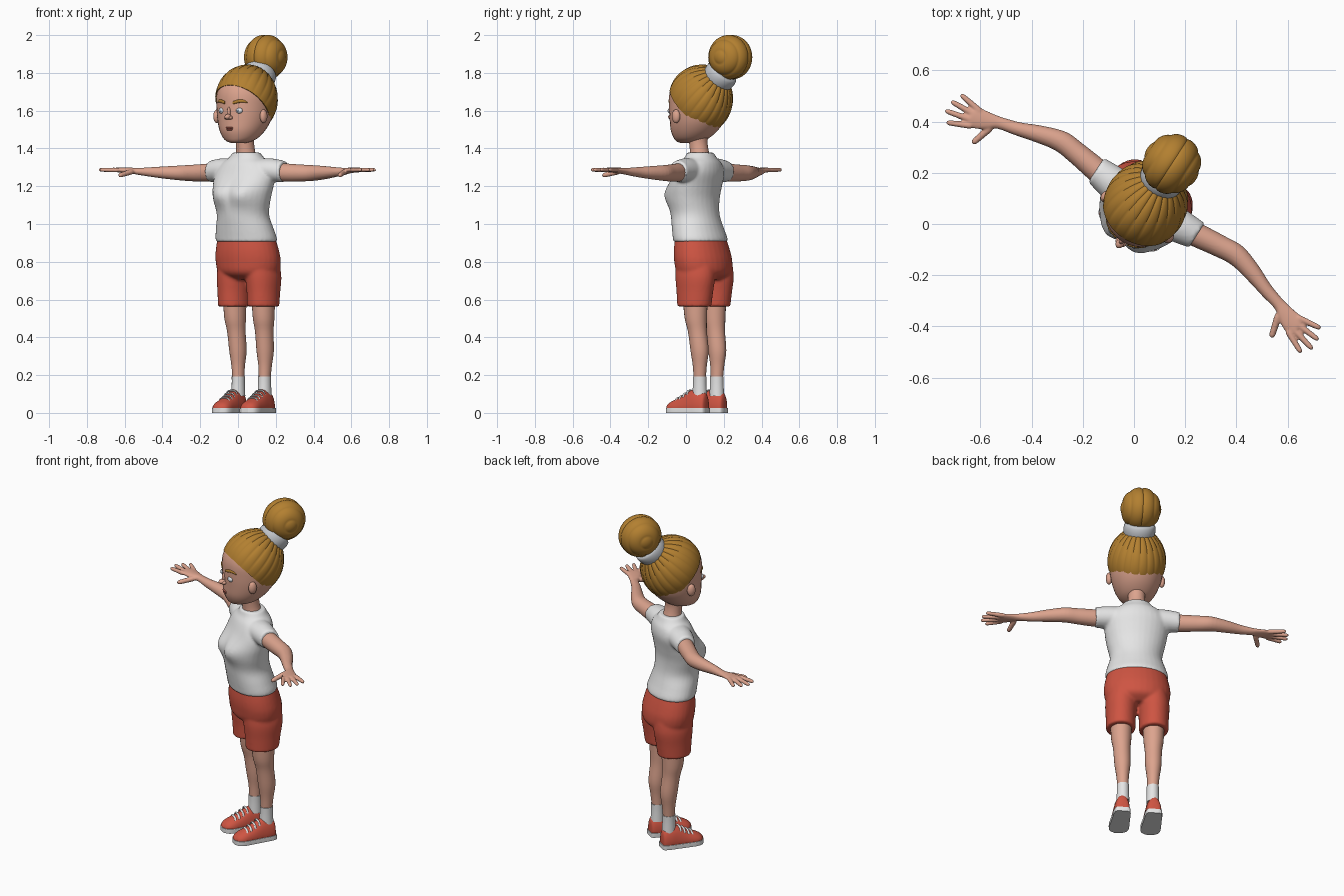
import bpy, bmesh, math
from mathutils import Matrix, Vector

if "Cube" in bpy.data.objects:
    bpy.data.objects.remove(bpy.data.objects["Cube"])

# The figure is built facing -y, then turned about z
TURN = Matrix.Translation((-0.004, 0.002, 0)) @ Matrix.Rotation(math.radians(-33), 4, 'Z')
X, Y, Z = Vector((1, 0, 0)), Vector((0, 1, 0)), Vector((0, 0, 1))


def colour(name, rgb):
    m = bpy.data.materials.new(name)
    m.diffuse_color = (*rgb, 1)
    m.use_nodes = True
    m.node_tree.nodes["Principled BSDF"].inputs["Base Color"].default_value = m.diffuse_color
    return m


SKIN = colour("skin", (0.72, 0.37, 0.27))
SHIRT = colour("white cloth", (0.78, 0.78, 0.78))
RED = colour("red cloth", (0.62, 0.09, 0.055))
HAIR = colour("golden hair", (0.45, 0.215, 0.03))
TIE = colour("grey band", (0.55, 0.57, 0.6))
LIPS = colour("lips", (0.42, 0.11, 0.08))
EYE = colour("eye white", (0.75, 0.78, 0.82))
IRIS = colour("iris", (0.3, 0.37, 0.45))


def spline(a, b, c, d, t):
    return [0.5 * (2 * q + (r - p) * t + (2 * p - 5 * q + 4 * r - s) * t * t
                   + (3 * q - p - 3 * r + s) * t ** 3) for p, q, r, s in zip(a, b, c, d)]


def skin_rings(bm, loops, cap=True):
    rows = [[bm.verts.new(p) for p in loop] for loop in loops]
    n = len(rows[0])
    for lo, hi in zip(rows, rows[1:]):
        for i in range(n):
            j = (i + 1) % n
            bm.faces.new((lo[i], lo[j], hi[j], hi[i]))
    if cap:
        bm.faces.new(rows[0])
        bm.faces.new(rows[-1])


def loft(bm, rings, u=X, v=Y, segs=32, sub=4, shape=None):
    """Smooth loft through ellipses (x, y, z, radius_u, radius_v)."""
    smooth = []
    for i in range(len(rings) - 1):
        quad = [rings[min(max(k, 0), len(rings) - 1)] for k in range(i - 1, i + 3)]
        smooth += [spline(*quad, k / sub) for k in range(sub)]
    smooth.append(rings[-1])
    loops = []
    for x, y, z, a, b in smooth:
        loop = [Vector((x, y, z)) + u * a * math.cos(w) + v * b * math.sin(w)
                for w in (2 * math.pi * k / segs for k in range(segs))]
        loops.append([shape(p) for p in loop] if shape else loop)
    skin_rings(bm, loops)


def rod(bm, p, q, r, flat=1.0):
    """Tapered finger-like rod with a rounded tip."""
    p, q = Vector(p), Vector(q)
    d = (q - p).normalized()
    u = d.cross(Z).normalized()
    prof = [(0, 0.7), (0.08, 1), (0.5, 0.95), (0.85, 0.85), (0.95, 0.65), (1, 0.25)]
    loft(bm, [(*p.lerp(q, t), r * k * flat, r * k) for t, k in prof], u, u.cross(d), 12, 2)


def ball(bm, c, r):
    m = Matrix.Translation(c) @ Matrix.Diagonal((*r, 1))
    bmesh.ops.create_uvsphere(bm, u_segments=20, v_segments=12, radius=1, matrix=m)


def finish(bm, name, mat, voxel=0, soften=4):
    bmesh.ops.recalc_face_normals(bm, faces=bm.faces)
    bm.transform(TURN)
    me = bpy.data.meshes.new(name)
    bm.to_mesh(me)
    bm.free()
    me.materials.append(mat)
    me.shade_smooth()
    me.set_sharp_from_angle(angle=math.radians(50))
    ob = bpy.data.objects.new(name, me)
    bpy.context.collection.objects.link(ob)
    if voxel:  # fuse overlapping volumes into one soft form
        r = ob.modifiers.new("fuse", 'REMESH')
        r.mode, r.voxel_size, r.use_smooth_shade = 'VOXEL', voxel, True
        s = ob.modifiers.new("soften", 'SMOOTH')
        s.factor, s.iterations = 0.5, soften
    return ob


# Shirt: torso with bust, plus sleeves
def bust(p):
    if p.y < 0.05:
        g = math.exp(-((p.z - 1.155) / 0.06) ** 2 - ((abs(p.x) - 0.07) / 0.07) ** 2)
        p.y -= 0.036 * g
    return p


bm = bmesh.new()
loft(bm, [(0, y, z, a, b) for y, z, a, b in [
    (.09, .905, .174, .13), (.086, .93, .174, .13), (.072, .98, .162, .126),
    (.056, 1.05, .145, .122), (.051, 1.13, .16, .12), (.06, 1.2, .174, .12),
    (.08, 1.27, .178, .112), (.088, 1.32, .145, .098), (.09, 1.35, .1, .08),
    (.088, 1.378, .076, .068)]], shape=bust)
for s in (1, -1):
    loft(bm, [(s * .08, .085, 1.283, .075, .065), (s * .16, .09, 1.284, .067, .063),
              (s * .225, .096, 1.279, .058, .057), (s * .234, .097, 1.278, .057, .056)], Y, Z)
finish(bm, "shirt", SHIRT, 0.008)

# Shorts: hips and two legs
bm = bmesh.new()
loft(bm, [(0, .09, .925, .165, .12), (0, .098, .86, .18, .134), (0, .107, .8, .185, .139),
          (0, .112, .74, .17, .13), (0, .115, .705, .12, .08)])
for s in (1, -1):
    loft(bm, [(s * .085, .112, .8, .08, .11), (s * .09, .115, .72, .088, .112),
              (s * .092, .113, .64, .083, .102), (s * .092, .11, .563, .081, .094)])
finish(bm, "shorts", RED, 0.008)

# Arms with hands
bm = bmesh.new()
for s in (1, -1):
    loft(bm, [(s * x, y, z, a, b) for x, y, z, a, b in [
        (.17, .09, 1.275, .048, .048), (.25, .1, 1.272, .047, .048), (.33, .11, 1.27, .044, .045),
        (.41, .116, 1.27, .042, .041), (.5, .093, 1.272, .036, .034), (.58, .065, 1.275, .028, .026),
        (.645, .047, 1.278, .025, .019), (.68, .03, 1.282, .034, .016), (.72, .016, 1.285, .042, .014),
        (.755, .01, 1.286, .042, .013), (.767, .01, 1.286, .03, .009)]], Y, Z, 24)
    for by, tx, ty in [(-.023, .826, -.066), (-.001, .856, -.03), (.021, .856, .013), (.042, .838, .056)]:
        rod(bm, (s * .735, by, 1.286), (s * tx, ty, 1.287), .0125)
    rod(bm, (s * .67, .012, 1.278), (s * .696, -.08, 1.256), .0145)
finish(bm, "arms", SKIN, 0.005, 2)

# Legs, socks and shoes
for s, side in ((1, "left"), (-1, "right")):
    bm = bmesh.new()
    loft(bm, [(s * .09, .115, .6, .06, .068), (s * .09, .118, .5, .056, .06),
              (s * .088, .127, .43, .048, .051), (s * .086, .139, .33, .045, .049),
              (s * .085, .14, .25, .035, .038), (s * .083, .138, .17, .03, .032)], segs=24)
    finish(bm, side + "_leg", SKIN)

    bm = bmesh.new()
    loft(bm, [(s * .083, .138, .193, .034, .037), (s * .083, .138, .15, .034, .037),
              (s * .083, .138, .09, .036, .04)], segs=24)
    finish(bm, side + "_sock", SHIRT)

    foot = [(.184, .018, .07), (.176, .036, .105), (.14, .044, .122), (.1, .046, .124), (.04, .05, .092),
            (-.01, .052, .07), (-.04, .042, .054), (-.058, .016, .036)]

    def above_sole(p):
        p.z = max(p.z, .02)
        return p

    def sole_slab(p):
        p.z = min(max(p.z, 0), .026)
        return p

    bm = bmesh.new()
    loft(bm, [(s * .088, y, .025, a, h - .025) for y, a, h in foot], X, Z, 28, 4, above_sole)
    finish(bm, side + "_shoe", RED)
    bm = bmesh.new()
    loft(bm, [(s * .088, y * 1.02, .013, a + .004, .2) for y, a, h in foot], X, Z, 40, 4, sole_slab)
    finish(bm, side + "_sole", SHIRT)
    bm = bmesh.new()
    for y, z in ((.082, .116), (.058, .102), (.034, .088), (.012, .077)):
        cx = s * .088
        loft(bm, [(cx - .034, y, z - .016, .006, .005), (cx - .02, y, z, .006, .005),
                  (cx + .02, y, z, .006, .005), (cx + .034, y, z - .016, .006, .005)], Y, Z, 8)
    finish(bm, side + "_laces", SHIRT)

# Neck, head, nose and ears
bm = bmesh.new()
loft(bm, [(0, .09, 1.34, .062, .058), (0, .082, 1.385, .05, .05), (0, .075, 1.44, .048, .05),
          (0, .08, 1.5, .055, .06)])
finish(bm, "neck", SKIN)
bm = bmesh.new()
loft(bm, [(0, y, z, a, b) for y, z, a, b in [
    (.01, 1.428, .03, .035), (.018, 1.436, .06, .067), (.032, 1.455, .09, .095), (.05, 1.495, .118, .127),
    (.069, 1.55, .139, .149), (.08, 1.62, .15, .162), (.085, 1.7, .149, .164),
    (.09, 1.77, .12, .135), (.09, 1.82, .05, .06)]])
finish(bm, "head", SKIN)
bm = bmesh.new()
ball(bm, (0, -.089, 1.567), (.017, .024, .015))
ball(bm, (0, -.08, 1.59), (.01, .014, .03))
for s in (1, -1):
    ball(bm, (s * .012, -.085, 1.563), (.011, .015, .01))
finish(bm, "nose", SKIN)
bm = bmesh.new()
for s in (1, -1):
    ball(bm, (s * .147, .03, 1.57), (.018, .024, .036))
finish(bm, "ears", SKIN)

# Eyes, brows and mouth
for name, mat, y, r in (("eyes", EYE, -.063, (.02, .016, .016)), ("irises", IRIS, -.074, (.008, .007, .008))):
    bm = bmesh.new()
    for s in (1, -1):
        ball(bm, (s * .054, y, 1.6), r)
    finish(bm, name, mat)
bm = bmesh.new()
for s in (1, -1):
    loft(bm, [(s * .026, -.079, 1.642, .006, .008), (s * .055, -.071, 1.65, .006, .009),
              (s * .08, -.056, 1.65, .006, .007), (s * .094, -.045, 1.642, .004, .003)], Y, Z, 12)
finish(bm, "eyebrows", HAIR)
bm = bmesh.new()
ball(bm, (0, -.076, 1.509), (.024, .009, .006))
ball(bm, (0, -.075, 1.5), (.02, .01, .006))
finish(bm, "mouth", LIPS)

# Hair: ribbed cap swept back to a pole behind the crown
AX = Vector((0, .7, .714))
UP = X.cross(AX)
bm = bmesh.new()
loops = []
steps = [2 + 108 * k / 28 for k in range(29)]
for deg, k in [(d, 1) for d in steps] + [(110.5, .92), (106, .85)]:
    th = math.radians(deg)
    loop = []
    for i in range(176):
        w = 2 * math.pi * i / 176
        rib = abs(math.cos(w * 11)) ** 0.6 - 1
        fade = min(1, deg / 30) * min(1, max(0, (118 - deg) / 40))
        r = k * (1.015 + .026 * rib * fade + .07 * math.exp(-(deg / 30) ** 2))
        d = AX * math.cos(th) + (X * math.cos(w) + UP * math.sin(w)) * math.sin(th)
        loop.append(Vector((d.x * .16 * r, .09 + d.y * .172 * r, 1.66 + d.z * .18 * r)))
    loops.append(loop)
skin_rings(bm, loops)
finish(bm, "hair_cap", HAIR)

# Hair band around the base of the bun
bm = bmesh.new()
C = Vector((0, .09, 1.66))
loft(bm, [(*(C + AX * h), r, r) for h, r in
          [(.135, .075), (.15, .085), (.18, .089), (.205, .084), (.213, .07)]], X, UP, 36)
finish(bm, "hair_band", TIE)

# Bun: roll of concentric strands about the side-to-side axis
bm = bmesh.new()
loops = []
for k in range(61):
    t = math.radians(1 + 178 * k / 60)
    g = .945 + .055 * abs(math.cos(5 * t)) ** 0.5
    loops.append([Vector((-.113 * g * math.cos(t), .277 + .12 * g * math.sin(t) * math.cos(w),
                          1.883 + .12 * g * math.sin(t) * math.sin(w)))
                  for w in (2 * math.pi * i / 48 for i in range(48))])
skin_rings(bm, loops)
finish(bm, "hair_bun", HAIR)
